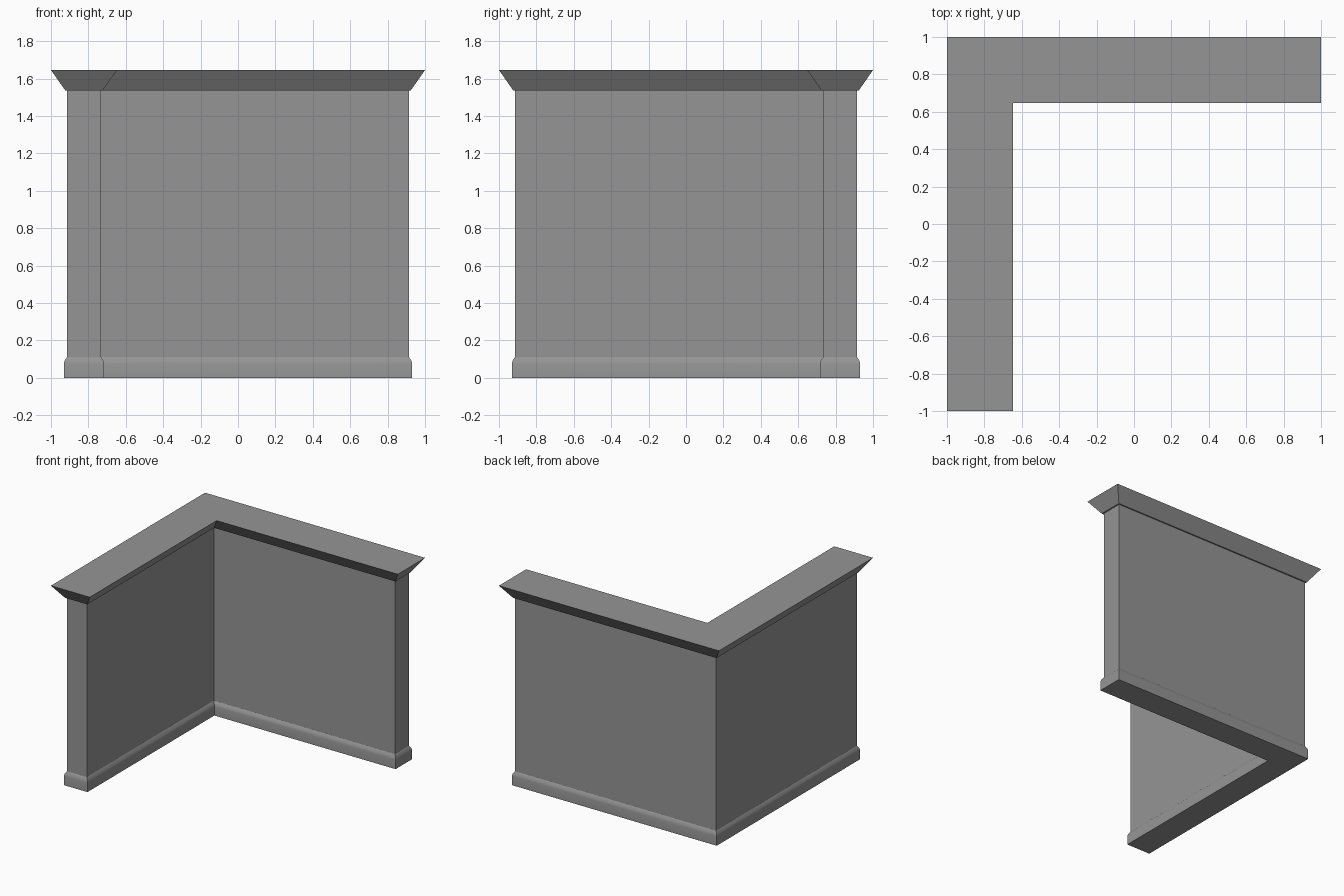
import bpy
import bmesh
import math

cube = bpy.data.objects.get("Cube")
if cube:
    bpy.data.objects.remove(cube, do_unlink=True)

# Single flat material
GREY = (0.3, 0.3, 0.3, 1.0)
grey = bpy.data.materials.new("plain grey")
grey.use_nodes = True
grey.diffuse_color = GREY
grey.node_tree.nodes["Principled BSDF"].inputs["Base Color"].default_value = GREY

OUT, INN = 0.913, 0.734   # outer and inner wall planes

# L-shaped plan: corner x, y and the direction each corner moves when offset
PLAN = [(-OUT, -OUT, -1, -1), (-INN, -OUT, 1, -1), (-INN, INN, 1, -1),
        (OUT, INN, 1, -1), (OUT, OUT, 1, 1), (-OUT, OUT, -1, 1)]


def l_section(name, profile, smooth=False):
    """Loft the L plan through (offset, height) steps and cap both ends."""
    bm = bmesh.new()
    rings = [[bm.verts.new((x + sx * d, y + sy * d, z)) for x, y, sx, sy in PLAN]
             for d, z in profile]
    n = len(PLAN)
    for low, high in zip(rings, rings[1:]):
        for i in range(n):
            j = (i + 1) % n
            bm.faces.new((low[i], low[j], high[j], high[i]))
    bm.faces.new(rings[0][::-1])
    bm.faces.new(rings[-1])
    mesh = bpy.data.meshes.new(name)
    bm.to_mesh(mesh)
    bm.free()
    mesh.materials.append(grey)
    obj = bpy.data.objects.new(name, mesh)
    bpy.context.collection.objects.link(obj)
    if smooth:
        bpy.ops.object.select_all(action='DESELECT')
        obj.select_set(True)
        bpy.context.view_layer.objects.active = obj
        bpy.ops.object.shade_smooth_by_angle(angle=math.radians(35))
    return obj


# Skirting with a softened top edge
l_section("skirting", [(0.018, 0), (0.018, 0.075), (0.014, 0.092), (0, 0.112)], smooth=True)
# Plain wall
l_section("wall", [(0, 0.112), (0, 1.537)])
# Flared coping with a small ledge beneath
l_section("coping", [(0.011, 1.537), (0.087, 1.646)])
